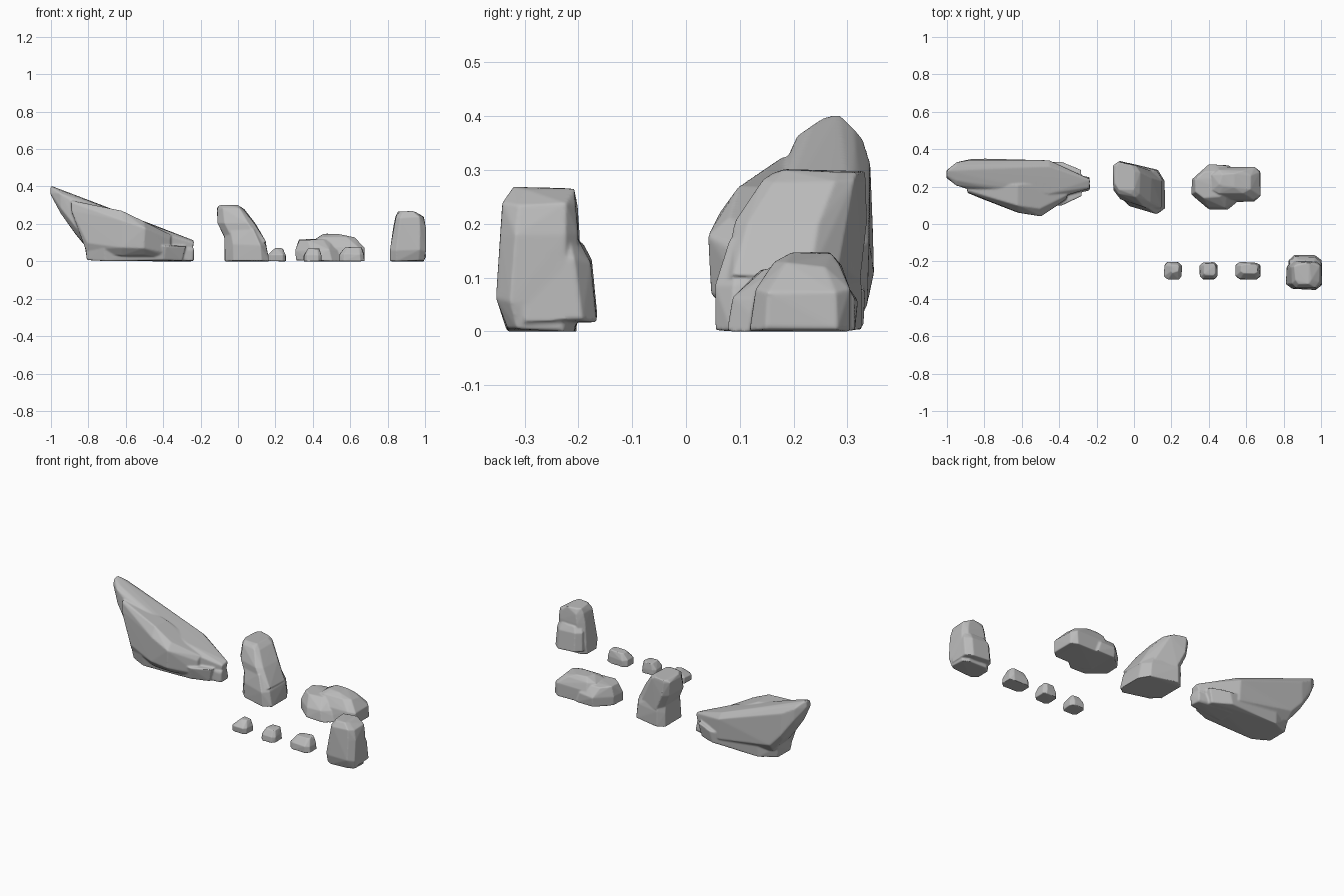
import bpy
import bmesh
import random
from mathutils import Vector

random.seed(4)

default_cube = bpy.data.objects.get("Cube")
if default_cube:
    bpy.data.objects.remove(default_cube, do_unlink=True)

# One plain stone colour
stone = bpy.data.materials.new("stone grey")
stone.use_nodes = True
stone_colour = (0.5, 0.5, 0.5, 1)
stone.diffuse_color = stone_colour
stone.node_tree.nodes["Principled BSDF"].inputs["Base Color"].default_value = stone_colour


def outline(low_u, high_u, low_v, high_v, turn, cut):
    """Chamfered rectangle, optionally skewed along its diagonal."""
    mid_u, half_u = (low_u + high_u) / 2, (high_u - low_u) / 2
    mid_v, half_v = (low_v + high_v) / 2, (high_v - low_v) / 2
    inner = 1 - cut
    for side_u in (-1, 1):
        for side_v in (-1, 1):
            for u, v in ((side_u, side_v * inner), (side_u * inner, side_v)):
                v = v * (1 - abs(turn)) + u * turn
                yield mid_u + u * half_u, mid_v + v * half_v


def flat_ring(height, left, right, front, back, turn=0, cut=0.35):
    """Horizontal section of a rock."""
    return [Vector((x, y, height)) for x, y in outline(left, right, front, back, turn, cut)]


def upright_ring(x, front, back, bottom, top, turn=0, cut=0.35):
    """Section of a rock across its length."""
    return [Vector((x, y, z)) for y, z in outline(front, back, bottom, top, turn, cut)]


def add_chunk(mesh, rings, rough):
    """Wrap a faceted hull around a few sections."""
    verts = []
    for ring in rings:
        for point in ring:
            shift = Vector([random.uniform(-rough, rough) for axis in range(3)])
            point = point + shift
            point.z = max(point.z, 0)
            verts.append(mesh.verts.new(point))
    hull = bmesh.ops.convex_hull(mesh, input=verts)
    unused = [g for g in hull["geom_interior"] if isinstance(g, bmesh.types.BMVert)]
    bmesh.ops.delete(mesh, geom=unused, context="VERTS")


def make_rock(name, *chunks, voxel=0.004, rough=0.005, soften=3):
    """Fuse overlapping chunks into one worn stone."""
    mesh = bmesh.new()
    for rings in chunks:
        add_chunk(mesh, rings, rough)
    bmesh.ops.recalc_face_normals(mesh, faces=mesh.faces)
    data = bpy.data.meshes.new(name)
    mesh.to_mesh(data)
    mesh.free()
    data.materials.append(stone)
    rock = bpy.data.objects.new(name, data)
    bpy.context.collection.objects.link(rock)
    fuse = rock.modifiers.new("fuse", "REMESH")
    fuse.mode = "VOXEL"
    fuse.voxel_size = voxel
    fuse.use_smooth_shade = True
    wear = rock.modifiers.new("wear", "SMOOTH")
    wear.factor = 0.5
    wear.iterations = soften


# Long slanting outcrop: back slab, front slab, broad base and low toe
back_slab = [
    upright_ring(-1, 0.25, 0.29, 0.36, 0.4),
    upright_ring(-0.95, 0.21, 0.33, 0.26, 0.38),
    upright_ring(-0.87, 0.19, 0.345, 0.15, 0.345),
    upright_ring(-0.8, 0.16, 0.345, 0.06, 0.315),
    upright_ring(-0.45, 0.13, 0.34, 0.02, 0.195),
    upright_ring(-0.24, 0.19, 0.24, 0.07, 0.11),
]
front_slab = [
    upright_ring(-0.89, 0.17, 0.21, 0.26, 0.325),
    upright_ring(-0.81, 0.13, 0.24, 0.06, 0.3),
    upright_ring(-0.62, 0.06, 0.24, 0.03, 0.27, cut=0.4),
    upright_ring(-0.5, 0.045, 0.24, 0.03, 0.21, cut=0.4),
    upright_ring(-0.36, 0.13, 0.24, 0.02, 0.14),
]
base = [
    flat_ring(0.005, -0.81, -0.3, 0.12, 0.325, cut=0.4),
    flat_ring(0.08, -0.82, -0.28, 0.1, 0.335, cut=0.4),
]
toe = [
    upright_ring(-0.46, 0.14, 0.29, 0, 0.1),
    upright_ring(-0.24, 0.18, 0.25, 0, 0.065, cut=0.2),
]
make_rock("slanting_outcrop", back_slab, front_slab, base, toe, voxel=0.005)

# Leaning stone: overhanging head on a broad foot
head = [
    flat_ring(0.297, -0.1, 0, 0.16, 0.335, turn=-0.15),
    flat_ring(0.28, -0.11, 0.03, 0.13, 0.345, turn=-0.2),
    flat_ring(0.2, -0.105, 0.09, 0.075, 0.345, turn=-0.25),
    flat_ring(0.1, -0.06, 0.148, 0.055, 0.335, turn=-0.25),
]
foot = [
    flat_ring(0, -0.07, 0.165, 0.04, 0.34, turn=-0.22),
    flat_ring(0.09, -0.07, 0.153, 0.045, 0.34, turn=-0.22),
    flat_ring(0.17, -0.07, 0.11, 0.075, 0.32, turn=-0.25),
]
make_rock("leaning_stone", head, foot)

# Low stone: a tapered mound joined to a longer one
wide_mound = [
    flat_ring(0, 0.31, 0.6, 0.08, 0.31, cut=0.65),
    flat_ring(0.06, 0.31, 0.58, 0.09, 0.315, cut=0.65),
    flat_ring(0.115, 0.33, 0.5, 0.14, 0.28, cut=0.5),
]
long_mound = [
    flat_ring(0, 0.42, 0.675, 0.12, 0.305, cut=0.25),
    flat_ring(0.075, 0.42, 0.675, 0.13, 0.3, cut=0.25),
    flat_ring(0.125, 0.42, 0.62, 0.16, 0.285),
    flat_ring(0.145, 0.46, 0.55, 0.2, 0.27),
]
make_rock("low_stone", wide_mound, long_mound)

# Tall stone: tapered column rising from a deeper lower half
column = [
    flat_ring(0, 0.815, 0.995, -0.333, -0.205),
    flat_ring(0.06, 0.815, 1, -0.348, -0.2),
    flat_ring(0.18, 0.835, 1, -0.34, -0.2),
    flat_ring(0.235, 0.845, 0.99, -0.337, -0.205),
    flat_ring(0.265, 0.86, 0.95, -0.32, -0.21),
]
lower_half = [
    flat_ring(0.02, 0.825, 1, -0.33, -0.167),
    flat_ring(0.13, 0.835, 1, -0.33, -0.178),
    flat_ring(0.165, 0.85, 0.99, -0.33, -0.195),
]
make_rock("tall_stone", column, lower_half)

# Three pebbles: left, right, height and how far each top leans in
pebbles = {
    "round_pebble": (0.162, 0.255, 0.068, 0.035),
    "middle_pebble": (0.353, 0.445, 0.068, 0.02),
    "wide_pebble": (0.542, 0.675, 0.075, 0.03),
}
for name, (left, right, height, inset) in pebbles.items():
    front, back = -0.295, -0.205
    body = [
        flat_ring(0, left, right, front, back),
        flat_ring(height * 0.5, left, right, front, back),
        flat_ring(height, left + inset, right - inset / 2, front + inset, back - inset / 3),
    ]
    make_rock(name, body, voxel=0.003, rough=0.003, soften=2)
